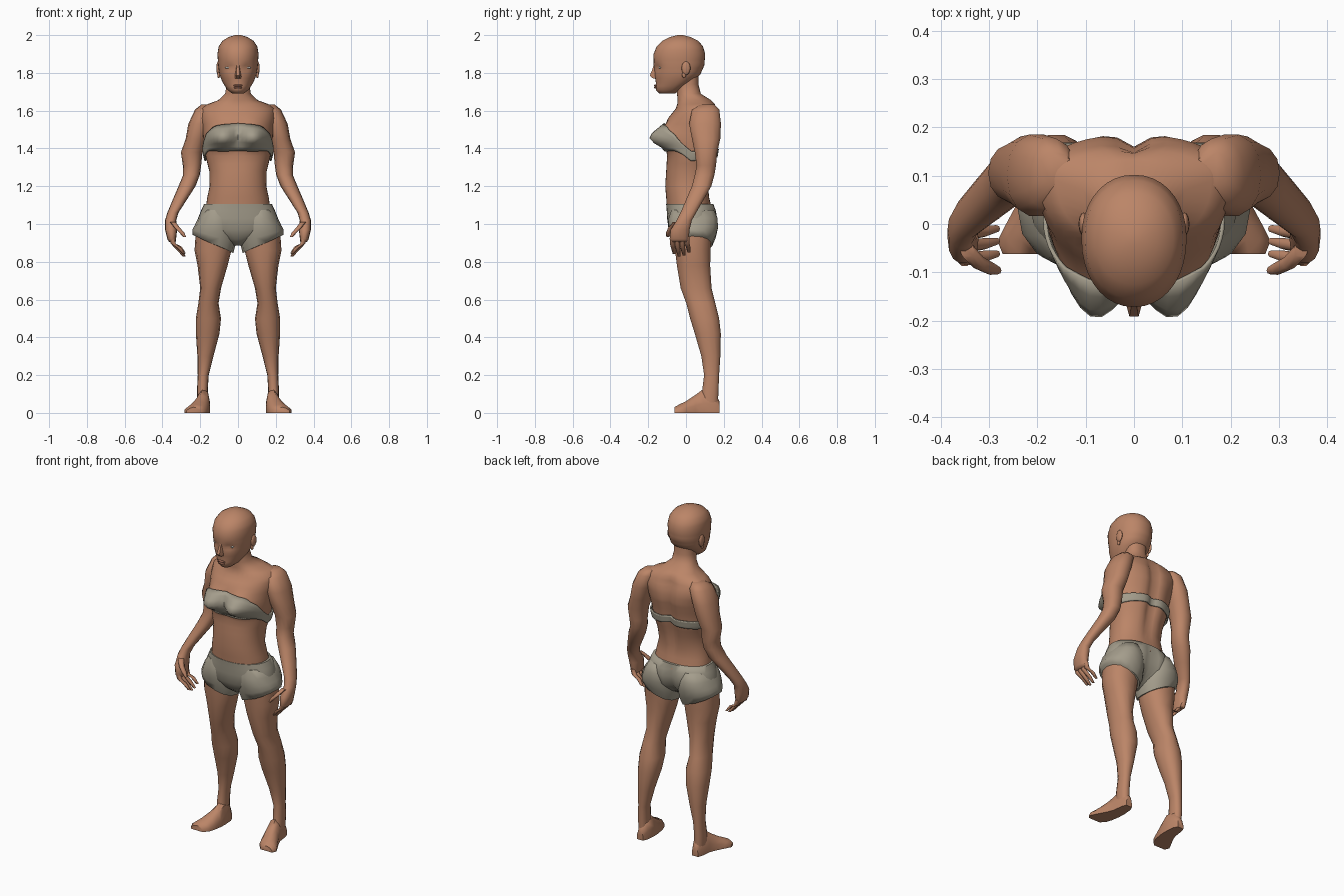
import bpy, bmesh, math
from math import sin, cos, pi, exp
from mathutils import Vector


def material(name, rgb):
    m = bpy.data.materials.new(name)
    m.diffuse_color = (*rgb, 1)
    return m


SKIN = material("skin", (0.50, 0.235, 0.137))
CLOTH = material("grey_cloth", (0.37, 0.335, 0.26))
WHITE = material("eye_white", (0.55, 0.53, 0.48))
LIP = material("lip", (0.40, 0.17, 0.11))


def loft(name, rings, mat, mirror=False, cap=True, angle=65):
    """Skin a list of closed point rings into one smooth object."""
    bm = bmesh.new()
    loops = [[bm.verts.new(p) for p in r] for r in rings]
    for a, b in zip(loops, loops[1:]):
        n = len(a)
        for i in range(n):
            j = (i + 1) % n
            bm.faces.new((a[i], a[j], b[j], b[i]))
    if cap:
        bm.faces.new(loops[0])
        bm.faces.new(loops[-1])
    bmesh.ops.recalc_face_normals(bm, faces=bm.faces)
    me = bpy.data.meshes.new(name)
    bm.to_mesh(me)
    bm.free()
    me.materials.append(mat)
    ob = bpy.data.objects.new(name, me)
    bpy.context.collection.objects.link(ob)
    bpy.ops.object.select_all(action='DESELECT')
    ob.select_set(True)
    bpy.context.view_layer.objects.active = ob
    bpy.ops.object.shade_smooth_by_angle(angle=math.radians(angle))
    if mirror:
        ob.modifiers.new("mirror", 'MIRROR')
    return ob


def interp(keys, v):
    """Linear lookup in rows whose first entry is the key."""
    for a, b in zip(keys, keys[1:]):
        if v <= b[0]:
            f = max(0, (v - a[0]) / (b[0] - a[0]))
            return [p + (q - p) * f for p, q in zip(a, b)][1:]
    return keys[-1][1:]


def spow(v, e):
    return math.copysign(abs(v) ** e, v)


def oval(row, t, n=2.2):
    """Point on a body ring: half width, widest y, front y, back y."""
    hw, cy, yf, yb = row
    c = spow(cos(t), 2 / n)
    return hw * spow(sin(t), 2 / n), cy - c * ((cy - yf) if c > 0 else (yb - cy))


def box_ring(z, x0, x1, y0, y1, tilt=0, n=14):
    """Oval limb ring filling a box, optionally tilted across x."""
    cx, cy, rx, ry = (x0 + x1) / 2, (y0 + y1) / 2, (x1 - x0) / 2, (y1 - y0) / 2
    return [(cx + rx * spow(cos(a), .9), cy + ry * spow(sin(a), .9),
             z + tilt * rx * cos(a)) for a in (2 * pi * i / n for i in range(n))]


def angles(n):
    return [-pi + 2 * pi * i / n for i in range(n)]


# Torso and neck: z, half width, widest y, front y, back y
TORSO = [(1.07, .172, .03, -.10, .14), (1.14, .163, .02, -.105, .125),
         (1.20, .150, .01, -.11, .122), (1.28, .152, .02, -.105, .14),
         (1.36, .172, .03, -.10, .162), (1.42, .180, .03, -.105, .172),
         (1.50, .188, .06, -.108, .188), (1.56, .20, .09, -.095, .185),
         (1.61, .20, .10, -.055, .165), (1.635, .16, .09, -.046, .155),
         (1.655, .105, .07, -.045, .135), (1.69, .068, .02, -.047, .078),
         (1.74, .06, .01, -.05, .066), (1.79, .06, .01, -.05, .066)]


def body(z, t, grow=0.0):
    hw, cy, yf, yb = interp(TORSO, z)
    x, y = oval((hw + grow, cy, yf - grow, yb + grow), t)
    if cos(t) > 0:  # bust
        s = .04 if z < 1.455 else .055
        y -= .088 * exp(-((abs(x) - .085) / .065) ** 2 - ((z - 1.455) / s) ** 2)
    else:  # spine groove
        y -= .028 * exp(-(x / .03) ** 2) * max(0, min(1, (z - 1.12) / .2, (1.66 - z) / .08))
    return x, y, z


levels = sorted({k[0] for k in TORSO} | {1.32, 1.39, 1.405, 1.44, 1.46, 1.48, 1.53, 1.585})
loft("torso", [[body(z, t) for t in angles(40)] for z in levels], SKIN)

# Bandeau top: band following the torso, between a lower and an upper edge
TOP = [(0, 1.53), (.2, 1.515), (.32, 1.475), (.4, 1.43), (.5, 1.385), (1, 1.40)]
BOTTOM = [(0, 1.39), (.3, 1.39), (.4, 1.37), (.5, 1.335), (1, 1.36)]
band = []
for k in range(7):
    ring = []
    for t in angles(56):
        u = abs(t) / pi
        lo, hi = interp(BOTTOM, u)[0], interp(TOP, u)[0]
        ring.append(body(lo + (hi - lo) * k / 6, t, .004))
    band.append(ring)
top = loft("bandeau_top", band, CLOTH, cap=False)
solid = top.modifiers.new("thickness", 'SOLIDIFY')
solid.thickness, solid.offset = .008, 1

# Shorts: hip part with a rear cleft, plus two leg openings with slanted hems
HIPS = [(.885, .02, .02, -.02, .06), (.92, .09, .02, -.065, .115), (.97, .212, .03, -.092, .155),
        (1.03, .212, .03, -.10, .168), (1.07, .196, .03, -.102, .162), (1.105, .18, .03, -.105, .145)]
hips = []
for z, *row in HIPS:
    ring = []
    for t in angles(36):
        x, y = oval(row, t)
        if cos(t) < 0 and z < 1.08:
            y -= .025 * exp(-(x / .025) ** 2)
        ring.append((x, y, z))
    hips.append(ring)
loft("shorts_hips", hips, CLOTH)
loft("shorts_leg", [box_ring(1.075, .05, .18, -.08, .15), box_ring(1.03, .015, .212, -.095, .17),
                    box_ring(.98, .008, .23, -.094, .172, .1), box_ring(.935, .01, .242, -.085, .16, .3),
                    box_ring(.895, .025, .241, -.07, .142, .45)], CLOTH, mirror=True)

# Legs
LEG = [(.98, .03, .222, -.07, .14), (.86, .035, .23, -.06, .132), (.78, .055, .214, -.05, .13),
       (.66, .09, .20, -.03, .137), (.58, .103, .21, .0, .157), (.5, .09, .223, .02, .177),
       (.42, .098, .223, .045, .186), (.3, .13, .215, .08, .183), (.2, .155, .213, .095, .176),
       (.12, .16, .217, .085, .173), (.05, .158, .215, .08, .17)]
loft("leg", [box_ring(*r) for r in LEG], SKIN, mirror=True)

# Feet: y, inner x, outer x, top height
FOOT = [(.178, .165, .205, .06), (.15, .152, .215, .11), (.09, .148, .222, .125), (.05, .15, .238, .095),
        (0, .158, .265, .062), (-.035, .17, .283, .045), (-.062, .195, .272, .03)]
foot = []
for y, a, b, h in FOOT:
    w = b - a
    foot.append([(a, y, 0), (b, y, 0), (b, y, h * .4), (b - w * .2, y, h * .8),
                 (a + w * .55, y, h), (a + w * .15, y, h * .88), (a, y, h * .45)])
loft("foot", foot, SKIN, mirror=True, angle=50)

# Arms down to the palm
ARM = [(1.632, .13, .195, .08, .15), (1.605, .12, .228, .03, .178), (1.53, .14, .263, .015, .187),
       (1.45, .165, .277, .03, .183), (1.38, .188, .302, .045, .167), (1.31, .195, .292, .055, .16),
       (1.26, .202, .29, .045, .152), (1.20, .225, .315, .03, .135), (1.13, .27, .345, .0, .095),
       (1.06, .315, .374, -.03, .055), (1.02, .327, .386, -.05, .032), (.97, .322, .386, -.082, .02),
       (.92, .328, .374, -.088, .016), (.905, .33, .365, -.08, .01)]
loft("arm", [box_ring(*r) for r in ARM], SKIN, mirror=True)


def digit(name, path, r):
    loft(name, [box_ring(z, x - r * s, x + r * s, y - r * s, y + r * s, 0, 8)
                for (x, y, z), s in zip(path, (1.1, 1.05, .95, .6))], SKIN, mirror=True)


# Fingers and thumb
for i, drop in enumerate((.012, 0, .004, .02)):
    y = -.072 + i * .026
    digit(f"finger_{i + 1}", [(.352, y, .93), (.342, y, .895), (.31, y + .005, .86 + drop),
                              (.285, y + .01, .828 + drop)], .0125)
digit("thumb", [(.345, -.055, 1.01), (.322, -.08, .98), (.298, -.092, .955), (.283, -.096, .932)], .014)

# Head: z, half width, widest y, front y, back y
HEAD = [(1.69, .03, -.10, -.14, -.06), (1.71, .056, -.075, -.16, -.03), (1.75, .082, -.045, -.16, .03),
        (1.79, .098, -.03, -.166, .075), (1.84, .105, -.03, -.171, .097), (1.90, .109, -.03, -.172, .102),
        (1.94, .102, -.03, -.155, .09), (1.97, .082, -.03, -.125, .065), (1.99, .05, -.03, -.085, .025),
        (2.0, .015, -.03, -.045, -.015)]


def face(z, t):
    x, y = oval(interp(HEAD, z), t, 2.1)
    if cos(t) > 0:  # eye sockets
        y += .012 * exp(-((abs(x) - .045) / .025) ** 2 - ((z - 1.828) / .018) ** 2)
    return x, y, z


heights = sorted({k[0] for k in HEAD} | {1.70, 1.73, 1.77, 1.81, 1.825, 1.855, 1.87, 1.922, 1.957, 1.982})
loft("head", [[face(z, t) for t in angles(36)] for z in heights], SKIN)

# Nose: bridge widening to the tip
loft("nose", [[(-w, -.15, z), (-w * .45, y, z + .004), (w * .45, y, z + .004), (w, -.15, z)]
              for z, w, y in ((1.845, .012, -.168), (1.81, .016, -.18), (1.782, .021, -.192),
                              (1.768, .02, -.178))], SKIN)


def blob(name, at, size, mat, mirror=False):
    """Squashed ball."""
    rings = [[(at[0] + size[0] * sin(p) * cos(a), at[1] + size[1] * sin(p) * sin(a),
               at[2] + size[2] * cos(p)) for a in angles(12)]
             for p in (.15, .6, 1.1, 1.57, 2.04, 2.54, 2.99)]
    return loft(name, rings, mat, mirror)


# Lips, eyes and ears
blob("upper_lip", (0, -.160, 1.733), (.026, .009, .006), LIP)
blob("lower_lip", (0, -.160, 1.722), (.022, .009, .006), LIP)
ex, ey, ez = face(1.828, .40)
blob("eye", (.05, -.135, 1.828), (.019, .010, .007), WHITE, True)
blob("ear", (.105, .0, 1.825), (.010, .024, .036), SKIN, True)
blob("ear_lobe", (.102, -.01, 1.79), (.008, .011, .018), SKIN, True)
